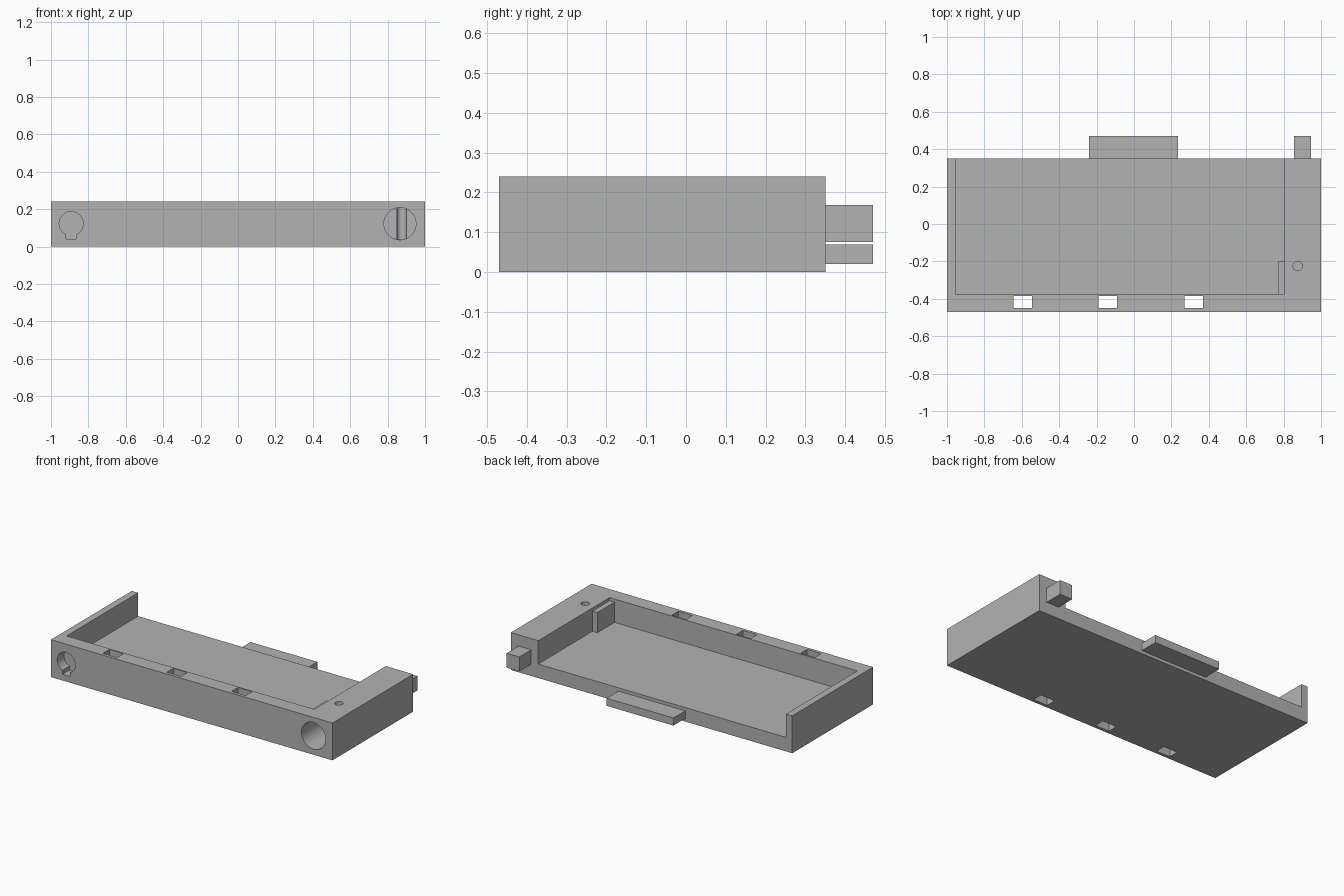
import bpy
from math import radians

old = bpy.data.objects.get("Cube")
if old:
    bpy.data.objects.remove(old, do_unlink=True)

grey = bpy.data.materials.new("plain grey")
grey.use_nodes = True
colour = (0.45, 0.45, 0.45, 1)
grey.diffuse_color = colour
grey.node_tree.nodes["Principled BSDF"].inputs["Base Color"].default_value = colour


def box(name, x, y, z):
    """Box from its (low, high) limits on each axis."""
    bpy.ops.mesh.primitive_cube_add(size=1, location=[sum(s) / 2 for s in (x, y, z)])
    ob = bpy.context.object
    ob.name = name
    ob.scale = [s[1] - s[0] for s in (x, y, z)]
    bpy.ops.object.transform_apply(location=True, rotation=True, scale=True)
    ob.data.materials.append(grey)
    return ob


def rod(name, radius, centre, depth, along_y=True):
    """Cylinder along y or z, given by its centre and length."""
    bpy.ops.mesh.primitive_cylinder_add(
        vertices=48, radius=radius, depth=depth, location=centre,
        rotation=(radians(90) if along_y else 0, 0, 0))
    ob = bpy.context.object
    ob.name = name
    bpy.ops.object.transform_apply(location=True, rotation=True, scale=True)
    ob.data.materials.append(grey)
    return ob


def combine(target, tool, operation="DIFFERENCE"):
    """Apply a boolean and discard the tool."""
    tool.hide_render = True
    mod = target.modifiers.new("combine", "BOOLEAN")
    mod.operation = operation
    mod.solver = "EXACT"
    mod.object = tool
    bpy.context.view_layer.objects.active = target
    bpy.ops.object.modifier_apply(modifier=mod.name)
    bpy.data.objects.remove(tool, do_unlink=True)


# Tray with a recess open at the top and back
tray = box("tray_body", (-1, 1), (-0.47, 0.35), (0, 0.24))
combine(tray, box("recess_cutter", (-0.955, 0.805), (-0.375, 0.5), (0.09, 0.4)))

# Boss on the inner wall covering the bore
combine(tray, box("bore_boss", (0.77, 0.83), (-0.4, -0.2), (0.08, 0.22)), "UNION")

# Large blind bore and the screw hole that meets its end
combine(tray, rod("bore_cutter", 0.086, (0.866, -0.4125, 0.122), 0.375))
combine(tray, rod("screw_cutter", 0.025, (0.875, -0.225, 0.17), 0.265, along_y=False))

# Keyhole socket
combine(tray, rod("keyhole_cutter", 0.064, (-0.892, -0.45, 0.123), 0.1))
combine(tray, box("notch_cutter", (-0.919, -0.865), (-0.5, -0.4), (0.04, 0.1)))

# Slots through the front rim
for cx in (-0.595, -0.14, 0.32):
    combine(tray, box("slot_cutter", (cx - 0.05, cx + 0.05), (-0.45, -0.385), (-0.1, 0.4)))

bpy.ops.object.select_all(action="DESELECT")
tray.select_set(True)
bpy.context.view_layer.objects.active = tray
bpy.ops.object.shade_smooth_by_angle(angle=radians(30))

# Tab and peg on the back
box("back_tab", (-0.24, 0.235), (0.34, 0.47), (0.02, 0.069))
box("back_peg", (0.855, 0.945), (0.34, 0.47), (0.075, 0.168))
